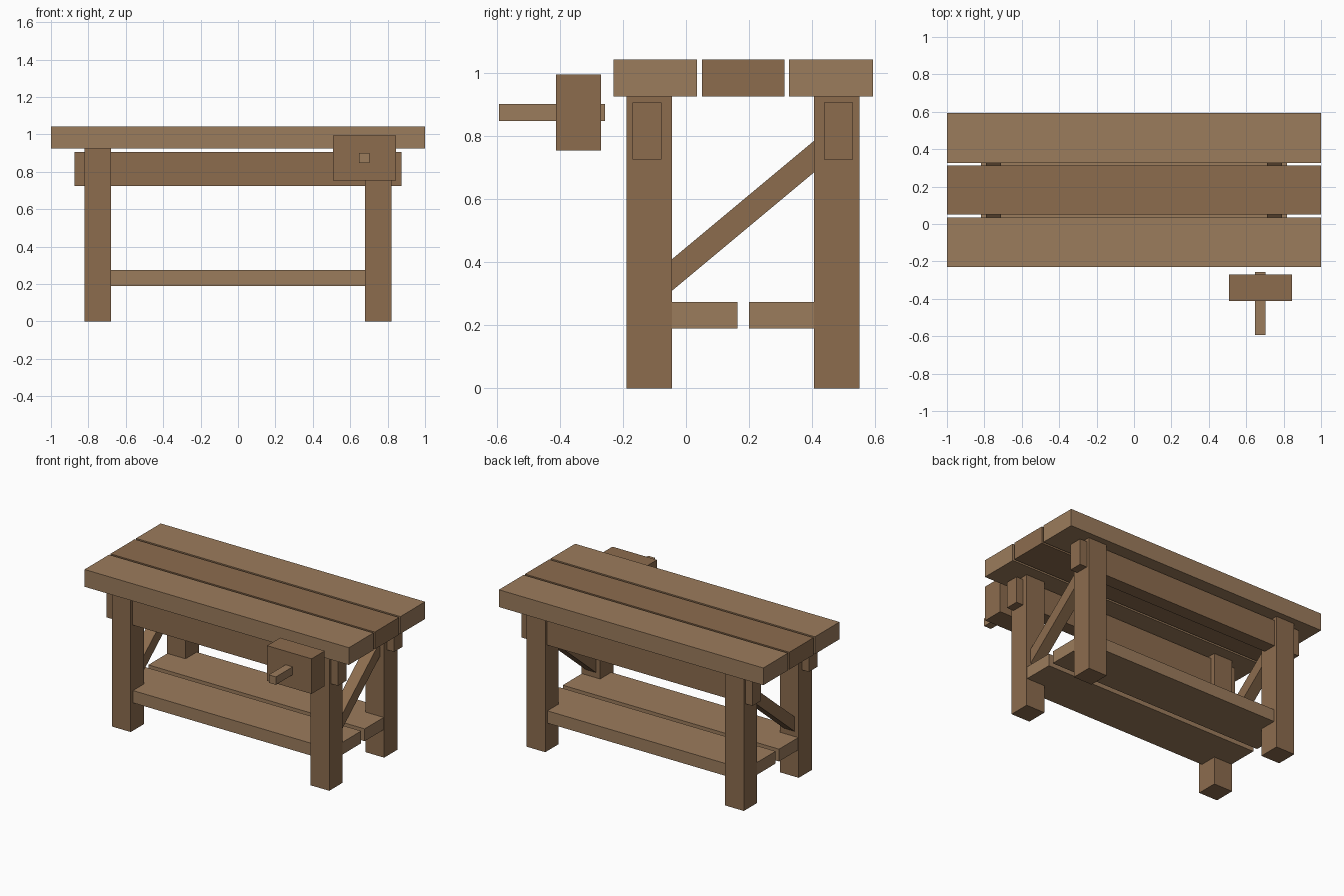
import bpy, bmesh

if "Cube" in bpy.data.objects:
    bpy.data.objects.remove(bpy.data.objects["Cube"])


def material(name, rgb):
    m = bpy.data.materials.new(name)
    m.diffuse_color = (*rgb, 1)
    m.use_nodes = True
    m.node_tree.nodes["Principled BSDF"].inputs["Base Color"].default_value = m.diffuse_color
    return m


LIGHT = material("light_wood", (0.33, 0.20, 0.107))
DARK = material("dark_wood", (0.262, 0.15, 0.076))


def prism(name, x, yz, mat):
    """Extrude a y-z outline along x from x[0] to x[1]."""
    bm = bmesh.new()
    face = bm.faces.new([bm.verts.new((x[0], y, z)) for y, z in yz])
    ext = bmesh.ops.extrude_face_region(bm, geom=[face])
    verts = [g for g in ext["geom"] if isinstance(g, bmesh.types.BMVert)]
    bmesh.ops.translate(bm, verts=verts, vec=(x[1] - x[0], 0, 0))
    bmesh.ops.recalc_face_normals(bm, faces=bm.faces)
    mesh = bpy.data.meshes.new(name)
    bm.to_mesh(mesh)
    bm.free()
    mesh.materials.append(mat)
    obj = bpy.data.objects.new(name, mesh)
    bpy.context.collection.objects.link(obj)
    return obj


def box(name, x, y, z, mat):
    return prism(name, x, [(y[0], z[0]), (y[1], z[0]), (y[1], z[1]), (y[0], z[1])], mat)


# Three top planks
for name, y, mat in (("front", (-0.23, 0.035), LIGHT),
                     ("middle", (0.05, 0.312), DARK),
                     ("back", (0.327, 0.593), LIGHT)):
    box(f"{name}_top_plank", (-1, 1), y, (0.924, 1.042), mat)

# Legs, long rails and shelf boards, front and back
for name, leg_y, rail_y, shelf_y in (
        ("front", (-0.188, -0.044), (-0.17, -0.078), (-0.163, 0.163)),
        ("back", (0.405, 0.549), (0.437, 0.529), (0.20, 0.526))):
    box(f"{name}_left_leg", (-0.822, -0.68), leg_y, (0, 0.924), DARK)
    box(f"{name}_right_leg", (0.68, 0.822), leg_y, (0, 0.924), DARK)
    box(f"{name}_rail", (-0.875, 0.875), rail_y, (0.725, 0.905), DARK)
    box(f"{name}_shelf_board", (-0.818, 0.818), shelf_y, (0.19, 0.274), LIGHT)

# Diagonal braces between the legs at each end
brace = [(-0.06, 0.296), (0.42, 0.696), (0.42, 0.796), (-0.06, 0.396)]
for name, x in (("left", (-0.79, -0.71)), ("right", (0.71, 0.79))):
    prism(f"{name}_brace", x, brace, DARK)

# Front vise
box("vise_jaw", (0.508, 0.845), (-0.412, -0.27), (0.754, 0.994), DARK)
box("vise_screw", (0.648, 0.702), (-0.593, -0.257), (0.847, 0.901), LIGHT)
